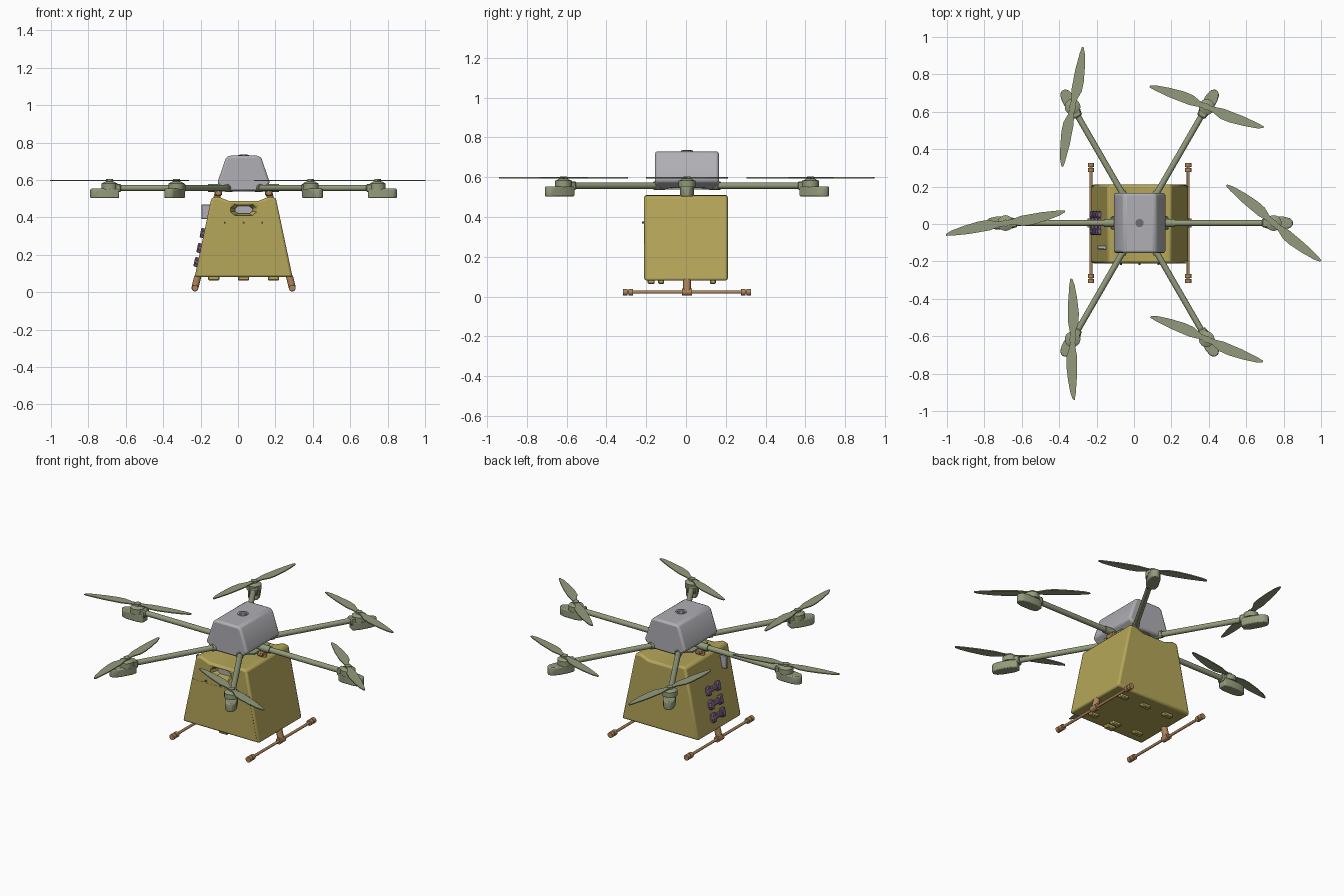
import bpy, bmesh, math
from mathutils import Vector, Matrix

if "Cube" in bpy.data.objects:
    bpy.data.objects.remove(bpy.data.objects["Cube"])

CX, CY = 0.03, 0.005                     # drone axis
CENTRE = Matrix.Translation((CX, CY, 0))


def material(name, r, g, b):
    m = bpy.data.materials.new(name)
    m.use_nodes = True
    m.diffuse_color = (r, g, b, 1)
    m.node_tree.nodes["Principled BSDF"].inputs["Base Color"].default_value = (r, g, b, 1)
    return m


SAGE = material("sage green", 0.29, 0.33, 0.20)
GREY = material("light grey", 0.43, 0.43, 0.46)
DARK = material("dark grey", 0.16, 0.16, 0.17)
MUSTARD = material("mustard", 0.46, 0.38, 0.10)
TAN = material("tan brown", 0.42, 0.23, 0.10)
PURPLE = material("dull purple", 0.21, 0.13, 0.25)


def finish(bm, name, mat, matrix=None, bevel=0, segments=2):
    bmesh.ops.recalc_face_normals(bm, faces=bm.faces)
    if matrix:
        bm.transform(matrix)
    me = bpy.data.meshes.new(name)
    bm.to_mesh(me)
    bm.free()
    ob = bpy.data.objects.new(name, me)
    bpy.context.collection.objects.link(ob)
    me.materials.append(mat)
    if bevel:
        mod = ob.modifiers.new("bevel", "BEVEL")
        mod.width, mod.segments = bevel, segments
    bpy.ops.object.select_all(action="DESELECT")
    bpy.context.view_layer.objects.active = ob
    ob.select_set(True)
    bpy.ops.object.shade_smooth_by_angle(angle=math.radians(35))
    return ob


def prism(name, outline, low, high, mat, axis="z", matrix=None, bevel=0, segments=2):
    """Extrude an outline: (x, y) along z, or (x, z) along y."""
    bm = bmesh.new()
    point = (lambda a, b, h: (a, b, h)) if axis == "z" else (lambda a, b, h: (a, h, b))
    face = bm.faces.new([bm.verts.new(point(a, b, low)) for a, b in outline])
    ext = bmesh.ops.extrude_face_region(bm, geom=[face])
    shift = Vector(point(0, 0, high - low))
    for v in ext["geom"]:
        if isinstance(v, bmesh.types.BMVert):
            v.co += shift
    return finish(bm, name, mat, matrix, bevel, segments)


def box(name, centre, size, mat, matrix=None, bevel=0):
    bm = bmesh.new()
    bmesh.ops.create_cube(bm, size=1)
    bm.transform(Matrix.Translation(centre) @ Matrix.Diagonal((*size, 1)))
    return finish(bm, name, mat, matrix, bevel, 1)


def tube(name, a, b, r1, mat, r2=None, matrix=None, sides=20):
    a, b = Vector(a), Vector(b)
    bm = bmesh.new()
    bmesh.ops.create_cone(bm, cap_ends=True, segments=sides, radius1=r1,
                          radius2=r1 if r2 is None else r2, depth=(b - a).length)
    turn = (b - a).to_track_quat("Z", "Y").to_matrix().to_4x4()
    bm.transform(Matrix.Translation((a + b) / 2) @ turn)
    return finish(bm, name, mat, matrix)


def mirrored(half):
    """Close a symmetric outline from its +x half, listed bottom to top."""
    return half + [(-x, z) for x, z in reversed(half)]


# Cargo box with a dished top
case = prism("cargo_box", mirrored([(0.262, 0.08), (0.172, 0.505), (0.135, 0.51), (0.08, 0.488)]),
             -0.215, 0.205, MUSTARD, "y", CENTRE, 0.012)

# Octagonal handle opening with a flared rim
octagon = [(0.075, 0.012), (0.05, 0.033), (-0.05, 0.033), (-0.075, 0.012),
           (-0.075, -0.012), (-0.05, -0.033), (0.05, -0.033), (0.075, -0.012)]
bm = bmesh.new()
rings = [[bm.verts.new((a * s, y, 0.44 + b * s)) for a, b in octagon]
         for s, y in ((1.15, -0.25), (0.6, -0.16))]
for ring in rings:
    bm.faces.new(ring)
for i in range(8):
    j = (i + 1) % 8
    bm.faces.new((rings[0][i], rings[0][j], rings[1][j], rings[1][i]))
cutter = finish(bm, "handle_cutter", MUSTARD, CENTRE)
cut = case.modifiers.new("handle", "BOOLEAN")
cut.operation, cut.object, cut.solver = "DIFFERENCE", cutter, "EXACT"
cutter.hide_render = True
cutter.hide_viewport = True
prism("handle_plate", [(a * 0.62, 0.44 + b * 0.62) for a, b in octagon],
      -0.176, -0.17, GREY, "y", CENTRE)

# Front lower panel, screws, latch and underside feet
prism("front_panel", mirrored([(0.245, 0.095), (0.192, 0.36)]), -0.216, -0.209, MUSTARD, "y", CENTRE)
for x in (-0.1, 0.0, 0.1):
    tube("panel_screw", (x, -0.225, 0.372), (x, -0.21, 0.372), 0.005, DARK, matrix=CENTRE, sides=8)
box("front_latch", (-0.0, -0.18, 0.075), (0.06, 0.035, 0.025), MUSTARD, CENTRE, 0.005)
for x in (-0.16, 0, 0.16):
    for y in (-0.13, 0.13):
        box("box_foot", (x, y, 0.074), (0.06, 0.03, 0.022), MUSTARD, CENTRE, 0.005)

# Side equipment on the right slope
box("side_module", (-0.18, -0.13, 0.43), (0.09, 0.02, 0.08), GREY, CENTRE, 0.003)
lean = math.atan2(0.09, 0.425)
for z in (0.315, 0.235, 0.16):
    x = -0.262 + 0.09 * (z - 0.08) / 0.425
    place = CENTRE @ Matrix.Translation((x, 0, z)) @ Matrix.Rotation(lean, 4, "Y")
    box("side_clip", (-0.004, 0, 0), (0.022, 0.13, 0.026), PURPLE, place, 0.004)
    for y in (-0.045, 0.045):
        box("clip_block", (-0.004, y, 0), (0.03, 0.034, 0.052), PURPLE, place, 0.005)

# Landing gear on both sides
for s in (-1, 1):
    foot = (s * 0.26, 0, 0.025)
    tube("landing_leg", foot, (s * 0.138, 0, 0.525), 0.014, TAN, 0.018, CENTRE)
    tube("leg_sleeve", foot, (s * 0.245, 0, 0.085), 0.019, TAN, matrix=CENTRE)
    tube("skid_tee", (foot[0], -0.025, 0.022), (foot[0], 0.025, 0.022), 0.018, TAN, matrix=CENTRE)
    tube("skid", (foot[0], -0.31, 0.022), (foot[0], 0.31, 0.022), 0.008, TAN, matrix=CENTRE)
    box("leg_mount", (s * 0.135, 0, 0.53), (0.04, 0.07, 0.03), TAN, CENTRE, 0.006)
    for e in (-1, 1):
        for y in (0.283, 0.31):
            tube("skid_bumper", (foot[0], e * (y - 0.011), 0.022), (foot[0], e * (y + 0.011), 0.022),
                 0.017, TAN, matrix=CENTRE)

# Central hull, cap and hub frame
prism("hull", mirrored([(0.09, 0.54), (0.14, 0.58), (0.137, 0.595), (0.096, 0.715), (0.08, 0.73)]),
      -0.16, 0.16, GREY, "y", CENTRE, 0.012)
tube("cap_ring", (0, 0, 0.728), (0, 0, 0.734), 0.03, GREY, matrix=CENTRE, sides=32)
tube("cap_disc", (0, 0, 0.73), (0, 0, 0.736), 0.022, DARK, matrix=CENTRE, sides=32)
tube("hub_plate", (0, 0, 0.538), (0, 0, 0.548), 0.15, SAGE, matrix=CENTRE, sides=6)

# Arms, motor pods and propellers
pod = [(0.665, -0.024), (0.70, -0.034), (0.77, -0.034), (0.805, -0.026), (0.82, -0.01),
       (0.82, 0.01), (0.805, 0.026), (0.77, 0.034), (0.70, 0.034), (0.665, 0.024)]
blade = [(0.0, -0.014), (0.04, -0.016), (0.09, -0.034), (0.14, -0.036), (0.22, -0.028), (0.29, -0.016),
         (0.322, -0.004), (0.325, 0.006), (0.29, 0.012), (0.2, 0.02), (0.09, 0.022), (0.04, 0.014)]
propeller = blade + [(-x, -y) for x, y in blade]
spins = [-39, -20, 80, 11, -89, -22]
for i, spin in enumerate(spins):
    place = CENTRE @ Matrix.Rotation(math.radians(60 * i), 4, "Z")
    tube("arm", (0.1, 0, 0.557), (0.75, 0, 0.557), 0.016, SAGE, matrix=place)
    tube("arm_collar", (0.13, 0, 0.557), (0.19, 0, 0.557), 0.021, SAGE, matrix=place)
    prism("motor_pod", pod, 0.503, 0.553, SAGE, matrix=place, bevel=0.006)
    box("pod_clamp", (0.69, 0, 0.557), (0.07, 0.05, 0.044), SAGE, place, 0.006)
    tube("motor", (0.717, 0, 0.55), (0.717, 0, 0.582), 0.042, SAGE, matrix=place)
    tube("motor_cap", (0.717, 0, 0.582), (0.717, 0, 0.592), 0.04, SAGE, 0.022, place)
    tube("propeller_hub", (0.717, 0, 0.585), (0.717, 0, 0.604), 0.018, SAGE, matrix=place)
    turn = place @ Matrix.Translation((0.717, 0, 0)) @ Matrix.Rotation(math.radians(spin - 60 * i), 4, "Z")
    prism("propeller", propeller, 0.594, 0.6, SAGE, matrix=turn)
